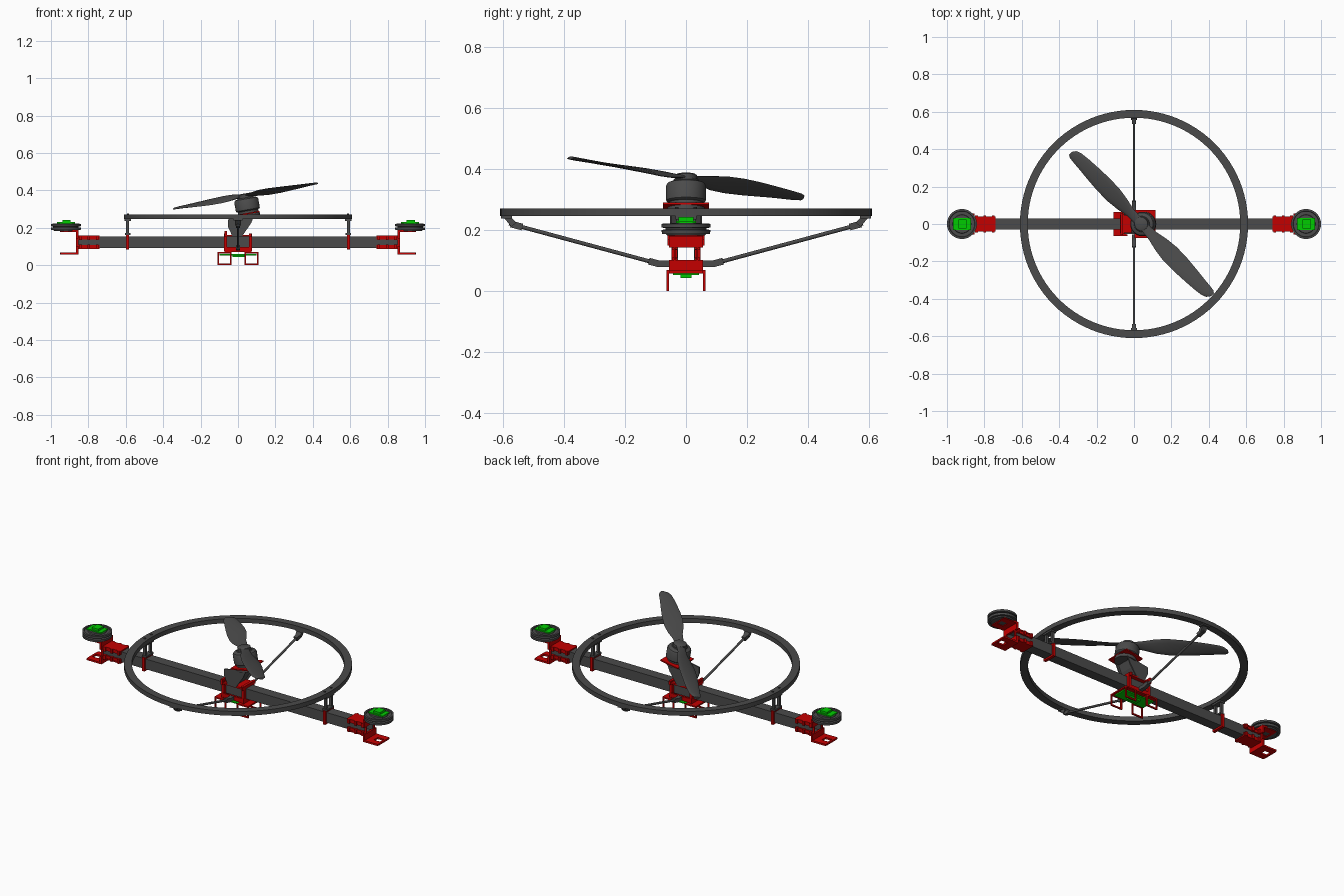
import bpy, bmesh, math
from math import sin, cos, pi, radians
from mathutils import Matrix, Vector

if "Cube" in bpy.data.objects:
    bpy.data.objects.remove(bpy.data.objects["Cube"])


def material(name, col):
    m = bpy.data.materials.new(name)
    m.diffuse_color = col
    m.use_nodes = True
    m.node_tree.nodes["Principled BSDF"].inputs["Base Color"].default_value = m.diffuse_color
    return m


DARK = material("dark_grey", (0.07, 0.07, 0.07, 1))
RED = material("red", (0.55, 0.0, 0.0, 1))
GREEN = material("green", (0.0, 0.6, 0.0, 1))
I = Matrix.Identity(4)


def make(name, verts, faces, mat, xf=I, smooth=False):
    me = bpy.data.meshes.new(name)
    me.from_pydata([xf @ Vector(v) for v in verts], [], faces)
    bm = bmesh.new()
    bm.from_mesh(me)
    bmesh.ops.recalc_face_normals(bm, faces=bm.faces)
    bm.to_mesh(me)
    bm.free()
    me.materials.append(mat)
    ob = bpy.data.objects.new(name, me)
    bpy.context.collection.objects.link(ob)
    if smooth:
        bpy.ops.object.select_all(action='DESELECT')
        ob.select_set(True)
        bpy.context.view_layer.objects.active = ob
        bpy.ops.object.shade_smooth_by_angle(angle=radians(35))
    return ob


def box(name, x, y, z, mat, xf=I):
    v = [(a, b, c) for a in x for b in y for c in z]
    f = [(0, 1, 3, 2), (4, 6, 7, 5), (0, 4, 5, 1), (2, 3, 7, 6), (0, 2, 6, 4), (1, 5, 7, 3)]
    return make(name, v, f, mat, xf)


def lathe(name, prof, mat, xf=I, n=48, closed=False):
    """Spin (radius, z) points around z; open profiles get end caps."""
    m = len(prof)
    v = [(r * cos(2 * pi * i / n), r * sin(2 * pi * i / n), z) for i in range(n) for r, z in prof]
    f = []
    for i in range(n):
        j = (i + 1) % n
        for k in range(m if closed else m - 1):
            l = (k + 1) % m
            f.append((i * m + k, j * m + k, j * m + l, i * m + l))
    if not closed:
        f += [[i * m for i in range(n)], [i * m + m - 1 for i in range(n)]]
    return make(name, v, f, mat, xf, True)


def plate_xz(name, pts, y0, y1, mat):
    n = len(pts)
    v = [(x, y, z) for y in (y0, y1) for x, z in pts]
    f = [list(range(n)), list(range(n, 2 * n))]
    f += [(i, (i + 1) % n, n + (i + 1) % n, n + i) for i in range(n)]
    return make(name, v, f, mat)


def tube_x(name, x0, x1, w, t, zc, mat, h=None):
    """Hollow rectangular sleeve along x."""
    h = h or w
    v = []
    for x in (x0, x1):
        for a, b in ((w, h), (w - t, h - t)):
            v += [(x, sy * a, zc + sz * b) for sy, sz in ((-1, -1), (1, -1), (1, 1), (-1, 1))]
    f = []
    for k in range(4):
        l = (k + 1) % 4
        f += [(k, l, 4 + l, 4 + k), (8 + k, 8 + l, 12 + l, 12 + k),
              (k, l, 8 + l, 8 + k), (4 + k, 4 + l, 12 + l, 12 + k)]
    return make(name, v, f, mat)


def frame_xz(name, x0, x1, z0, z1, y, t, mat):
    """Square wire loop standing in the xz plane."""
    yy = (y - t / 2, y + t / 2)
    for xa, xb, za, zb in ((x0, x0 + t, z0, z1), (x1 - t, x1, z0, z1),
                           (x0 + t, x1 - t, z0, z0 + t), (x0 + t, x1 - t, z1 - t, z1)):
        box(name, (xa, xb), yy, (za, zb), mat)


def along(a, b):
    """Matrix placing local z from a towards b."""
    d = Vector(b) - Vector(a)
    return Matrix.Translation(a) @ d.to_track_quat('Z', 'Y').to_matrix().to_4x4(), d.length


# Main hollow beam and guard ring
BZ = 0.123
tube_x("beam", -0.86, 0.86, 0.03, 0.003, BZ, DARK)
lathe("guard_ring", [(0.568, 0.246), (0.61, 0.246), (0.61, 0.272), (0.568, 0.272)], DARK, n=96, closed=True)

for s in (-1, 1):
    def sx(a, b):
        return (s * a, s * b)

    # Ring posts with clamp band on the beam
    tube_x("post_band", s * 0.582, s * 0.598, 0.04, 0.01, BZ, RED)
    for y in (-0.024, 0.024):
        box("ring_post", sx(0.582, 0.598), (y - 0.007, y + 0.007), (0.16, 0.247), DARK)
    box("ring_post_foot", sx(0.575, 0.605), (-0.034, 0.034), (0.162, 0.172), DARK)
    box("ring_post_head", sx(0.572, 0.606), (-0.034, 0.034), (0.236, 0.247), DARK)
    for y in (-0.03, 0.03):
        lathe("ring_bolt", [(0.006, 0.27), (0.006, 0.276)], DARK, Matrix.Translation((s * 0.588, y, 0)), 10)

    # End clamp on the beam: upper and lower halves with ribs
    for q in (-1, 1):
        def qz(a, b):
            return (BZ + q * a, BZ + q * b)
        box("clamp_plate", sx(0.74, 0.86), (-0.04, 0.04), qz(0.03, 0.037), RED)
        for y in (-1, 1):
            box("clamp_rail", sx(0.74, 0.86), (y * 0.03, y * 0.037), qz(0.014, 0.034), RED)
            for x in (0.745, 0.79, 0.835):
                box("clamp_rib", sx(x, x + 0.014), (y * 0.03, y * 0.046), qz(0.012, 0.037), RED)
        # Bracket wall and shelf (wheel shelf above, foot shelf below)
        box("bracket_wall", sx(0.854, 0.866), (-0.055, 0.055), qz(0.02, 0.062), RED)
        box("bracket_shelf_inner", sx(0.854, 0.90), (-0.055, 0.055), qz(0.055, 0.065), RED)
        for y in (-1, 1):
            box("bracket_shelf_finger", sx(0.90, 0.95), (y * 0.018, y * 0.055), qz(0.055, 0.065), RED)
            box("bracket_side", sx(0.854, 0.866), (y * 0.034, y * 0.04), (0.1, 0.145), RED)
        box("bracket_shelf_tip", sx(0.94, 0.952), (-0.045, 0.045), qz(0.055, 0.065), RED)

    # Grooved wheel motor with circuit board on top
    at = Matrix.Translation((s * 0.92, 0, 0))
    lathe("wheel_motor", [(0.03, 0.182), (0.062, 0.182), (0.066, 0.188), (0.079, 0.188), (0.08, 0.201),
                          (0.068, 0.203), (0.068, 0.207), (0.08, 0.209), (0.08, 0.221), (0.07, 0.222),
                          (0.068, 0.217), (0.05, 0.217), (0.048, 0.224)], DARK, at)
    box("wheel_board", (-0.048, 0.048), (-0.032, 0.032), (0.224, 0.231), GREEN, at)
    box("wheel_board_top", (-0.018, 0.025), (-0.025, 0.025), (0.231, 0.243), GREEN, at)

    # Diagonal brace rods with joints
    low, high = (0, s * 0.09, 0.09), (0, s * 0.58, 0.222)
    m, L = along(low, high)
    lathe("brace_rod", [(0.0065, 0.0), (0.0065, L)], DARK, m, 12)
    box("lower_rod_socket", (-0.011, 0.011), (-0.011, 0.011), (0.0, 0.033), DARK, m)
    box("upper_rod_socket", (-0.011, 0.011), (-0.011, 0.011), (L - 0.045, L - 0.006), DARK, m)
    box("lower_joint", (-0.012, 0.012), (s * 0.055, s * 0.092), (0.08, 0.1), DARK)
    m2, L2 = along((0, s * 0.565, 0.218), (0, s * 0.592, 0.25))
    box("upper_joint", (-0.016, 0.016), (-0.01, 0.01), (0, L2), DARK, m2)
    box("ring_joint_pad", (-0.024, 0.024), (s * 0.57, s * 0.606), (0.238, 0.247), DARK)

    # Central clamp bands and landing legs
    tube_x("centre_band", s * 0.058, s * 0.074, 0.048, 0.018, BZ, RED, h=0.048)
    box("centre_upper_lug", sx(0.06, 0.072), (-0.06, 0.06), (0.15, 0.182 if s < 0 else 0.17), RED)
    box("centre_lower_lug", sx(0.06, 0.072), (-0.05, 0.05), (0.066, 0.1), RED)
    box("centre_side_plate", (-0.06, 0.06), (s * 0.042, s * 0.05), (0.075, 0.098), RED)
    x0, x1 = sorted(sx(0.035, 0.11))
    for y in (-0.06, 0.06):
        frame_xz("landing_leg", x0, x1, 0.0, 0.07, y, 0.008, RED)
    box("leg_crossbar", sx(0.04, 0.11), (-0.06, 0.06), (0.062, 0.07), RED)

# Underside plate and circuit board
box("under_plate", (-0.07, 0.07), (-0.045, 0.045), (0.07, 0.078), RED)
box("under_board", (-0.1, 0.1), (-0.042, 0.042), (0.053, 0.06), GREEN)
box("under_board_part", (-0.03, 0.035), (-0.018, 0.018), (0.044, 0.053), GREEN)

# Tapered motor bracket on the beam
side = [(-0.053, 0.245), (0.088, 0.268), (0.07, 0.225), (0.022, 0.155), (-0.03, 0.155), (-0.053, 0.205)]
for y in (-1, 1):
    plate_xz("motor_bracket_side", side, y * 0.046, y * 0.053, DARK)
web = [(-0.02, 0.155), (0.012, 0.155), (0.05, 0.215), (0.07, 0.262), (0.055, 0.262), (0.035, 0.215)]
plate_xz("motor_bracket_web", web, -0.047, 0.047, DARK)
box("motor_bracket_base", (-0.06, 0.06), (-0.053, 0.053), (0.153, 0.163), RED)

# Tilted main motor
T = Matrix.Translation((0.06, 0, 0.256)) @ Matrix.Rotation(radians(-10), 4, 'Y')
lathe("motor_base", [(0.06, 0.0), (0.06, 0.018)], DARK, T)
box("motor_plate", (-0.055, 0.06), (-0.075, 0.075), (0.018, 0.025), RED, T)
lathe("motor_bell", [(0.055, 0.025), (0.055, 0.036), (0.061, 0.038), (0.065, 0.042), (0.065, 0.092),
                     (0.06, 0.1), (0.042, 0.107), (0.04, 0.112)], DARK, T)
lathe("propeller_hub", [(0.036, 0.11), (0.036, 0.126), (0.03, 0.13)], DARK, T, 32)

# Two-blade twisted propeller: radius, chord, twist, chord offset
stations = [(0.0, 0.05, 0, 0), (0.04, 0.05, 12, 0), (0.09, 0.06, 24, 0), (0.15, 0.088, 24, 0),
            (0.22, 0.104, 20, 0), (0.30, 0.102, 17, 0), (0.38, 0.09, 14, 0), (0.45, 0.077, 11, 0),
            (0.50, 0.066, 9, 0.002), (0.525, 0.052, 8, 0.006), (0.54, 0.022, 8, 0.012)]
N = 12
for k in range(2):
    v, f = [], []
    for r, c, tw, off in stations:
        a = radians(-tw)
        th = 0.007 if r < 0.1 else 0.005
        for i in range(N):
            y = off + c / 2 * cos(2 * pi * i / N)
            z = th * sin(2 * pi * i / N)
            v.append((r, y * cos(a) - z * sin(a), 0.118 + y * sin(a) + z * cos(a)))
    for s in range(len(stations) - 1):
        f += [(s * N + i, s * N + (i + 1) % N, (s + 1) * N + (i + 1) % N, (s + 1) * N + i) for i in range(N)]
    f += [list(range(N)), list(range(len(v) - N, len(v)))]
    make("propeller_blade", v, f, DARK, T @ Matrix.Rotation(radians(134.3) + k * pi, 4, 'Z'), True)
